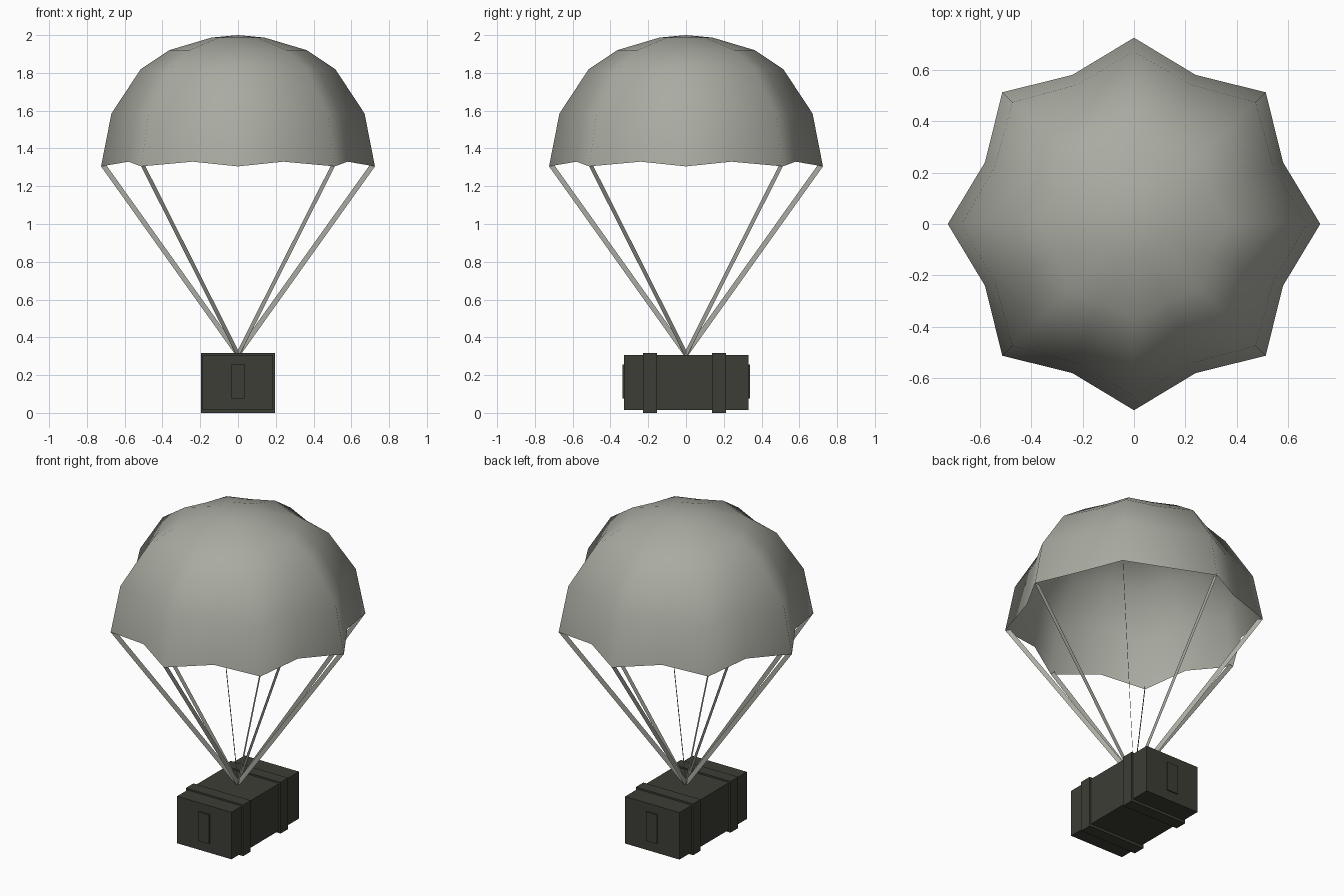
import bpy, bmesh, math
from mathutils import Vector

if "Cube" in bpy.data.objects:
    bpy.data.objects.remove(bpy.data.objects["Cube"])


def material(name, rgb):
    m = bpy.data.materials.new(name)
    m.diffuse_color = (*rgb, 1)
    m.use_nodes = True
    m.node_tree.nodes["Principled BSDF"].inputs["Base Color"].default_value = m.diffuse_color
    return m


CLOTH = material("pale grey cloth", (0.40, 0.41, 0.36))
CRATE = material("dark olive crate", (0.047, 0.047, 0.037))


def finish(bm, name, mat):
    mesh = bpy.data.meshes.new(name)
    bm.to_mesh(mesh)
    bm.free()
    mesh.materials.append(mat)
    ob = bpy.data.objects.new(name, mesh)
    bpy.context.collection.objects.link(ob)
    return ob


def box(name, x, y, z, mat=CRATE):
    bm = bmesh.new()
    bmesh.ops.create_cube(bm, size=1)
    for v in bm.verts:
        v.co = Vector([(r[0] + r[1]) / 2 + c * (r[1] - r[0])
                       for r, c in zip((x, y, z), v.co)])
    return finish(bm, name, mat)


# Canopy: eight ridges with pulled-in valleys between them
# (ridge radius, ridge height, valley scale, valley lift)
RINGS = [(0.725, 1.305, 0.866, 0.025), (0.67, 1.585, 0.875, 0.01),
         (0.515, 1.82, 0.89, 0), (0.365, 1.92, 0.90, 0), (0.14, 1.987, 0.92, 0)]
bm = bmesh.new()
rings = []
for r, z, scale, lift in RINGS:
    ring = []
    for i in range(16):
        a = i * math.pi / 8
        rr, zz = (r * scale, z + lift) if i % 2 else (r, z)
        ring.append(bm.verts.new((rr * math.cos(a), rr * math.sin(a), zz)))
    rings.append(ring)
top = bm.verts.new((0, 0, 2))
for lo, hi in zip(rings, rings[1:]):
    for i in range(16):
        j = (i + 1) % 16
        bm.faces.new((lo[i], lo[j], hi[j], hi[i]))
for i in range(16):
    bm.faces.new((rings[-1][i], rings[-1][(i + 1) % 16], top))
for f in bm.faces:
    f.smooth = True
finish(bm, "canopy", CLOTH)

# Suspension lines: flat ribbons standing in radial planes
bm = bmesh.new()
for i in range(8):
    a = i * math.pi / 4
    pts = [(0.725, 1.305), (0.696, 1.31), (-0.012, 0.317), (0.012, 0.305)]
    bm.faces.new([bm.verts.new((r * math.cos(a), r * math.sin(a), z)) for r, z in pts])
finish(bm, "suspension_lines", CLOTH)

# Crate body, two bands around it and an end plate on each end
box("crate_body", (-0.187, 0.185), (-0.328, 0.331), (0.016, 0.307))
for name, y0, y1 in (("front_band", -0.228, -0.154), ("back_band", 0.138, 0.211)):
    box(name, (-0.197, 0.195), (y0, y1), (0, 0.317))
box("front_plate", (-0.037, 0.037), (-0.337, -0.328), (0.075, 0.255))
box("back_plate", (-0.037, 0.037), (0.331, 0.338), (0.075, 0.255))
